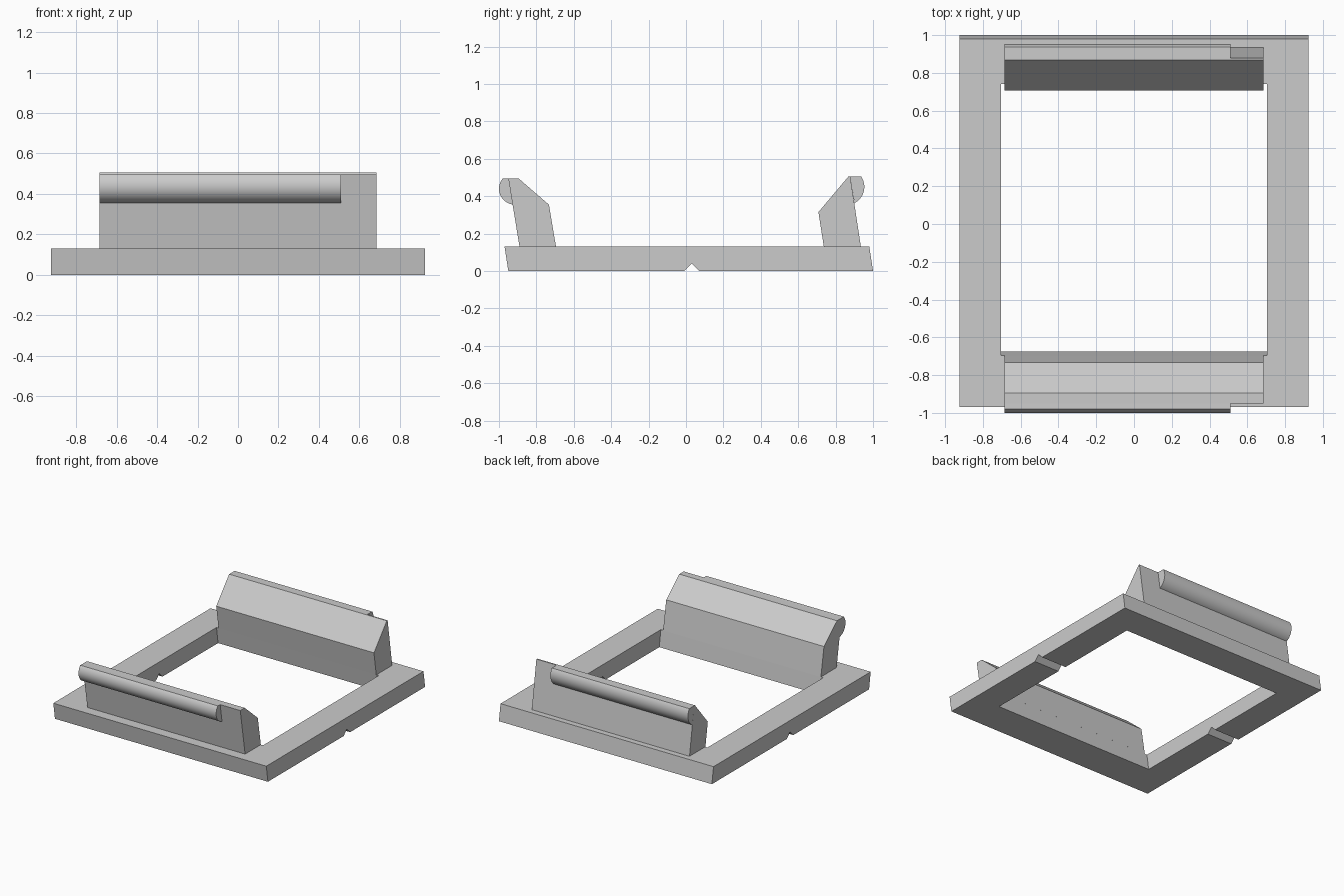
import bpy, bmesh, math

cube = bpy.data.objects.get("Cube")
if cube:
    bpy.data.objects.remove(cube, do_unlink=True)

GREY = (0.6, 0.6, 0.6, 1)
mat = bpy.data.materials.new("plain grey")
mat.use_nodes = True
mat.diffuse_color = GREY
mat.node_tree.nodes["Principled BSDF"].inputs["Base Color"].default_value = GREY


def prism(name, profile, x0, x1):
    """Extrude a closed (y, z) profile along x."""
    bm = bmesh.new()
    face = bm.faces.new([bm.verts.new((x0, y, z)) for y, z in profile])
    new = bmesh.ops.extrude_face_region(bm, geom=[face])["geom"]
    bmesh.ops.translate(bm, vec=(x1 - x0, 0, 0),
                        verts=[v for v in new if isinstance(v, bmesh.types.BMVert)])
    bmesh.ops.recalc_face_normals(bm, faces=bm.faces)
    mesh = bpy.data.meshes.new(name)
    bm.to_mesh(mesh)
    bm.free()
    mesh.materials.append(mat)
    obj = bpy.data.objects.new(name, mesh)
    bpy.context.collection.objects.link(obj)
    return obj


def activate(obj):
    bpy.ops.object.select_all(action='DESELECT')
    obj.select_set(True)
    bpy.context.view_layer.objects.active = obj


def arc(cy, cz, r, start, end, steps=20):
    """Points on a circle in the yz plane, angles in degrees."""
    angles = [math.radians(start + (end - start) * i / steps) for i in range(steps + 1)]
    return [(cy + r * math.cos(a), cz + r * math.sin(a)) for a in angles]


TOP = 0.13      # top of the base frame
JAW_X = 0.685   # half width of the jaws
BEAD_X = 0.51   # where the beads stop short

# Base frame: leaning ends, V notch underneath, leaning opening
base = prism("base_frame", [(-0.95, 0), (-0.01, 0), (0.03, 0.04), (0.07, 0), (1.0, 0),
                            (0.98, TOP), (-0.97, TOP)], -0.925, 0.925)
cutter = prism("opening_cutter", [(-0.66, -0.1), (0.775, -0.1), (0.72, 0.26), (-0.715, 0.26)],
               -0.705, 0.705)
cutter.hide_render = True
activate(base)
cut = base.modifiers.new("opening", 'BOOLEAN')
cut.operation = 'DIFFERENCE'
cut.solver = 'EXACT'
cut.object = cutter
bpy.ops.object.modifier_apply(modifier=cut.name)
bpy.data.objects.remove(cutter, do_unlink=True)

# Jaws: leaning walls with a chamfer on the inner side
prism("front_jaw", [(-0.89, TOP), (-0.695, TOP), (-0.733, 0.355), (-0.895, 0.495),
                    (-0.95, 0.495)], -JAW_X, JAW_X)
prism("back_jaw", [(0.737, TOP), (0.935, TOP), (0.878, 0.505), (0.868, 0.505),
                   (0.708, 0.315)], -JAW_X, JAW_X)

# Rounded beads along the outer side of each jaw
front_bead = prism("front_bead", [(-0.95, 0.495)] + arc(-0.915, 0.44, 0.085, 139, 262),
                   -JAW_X, BEAD_X)
back_bead = prism("back_bead", [(0.878, 0.505)] + arc(0.856, 0.45, 0.0975, 34, -63),
                  -JAW_X, BEAD_X)
for bead in (front_bead, back_bead):
    activate(bead)
    bpy.ops.object.shade_smooth_by_angle(angle=math.radians(30))
